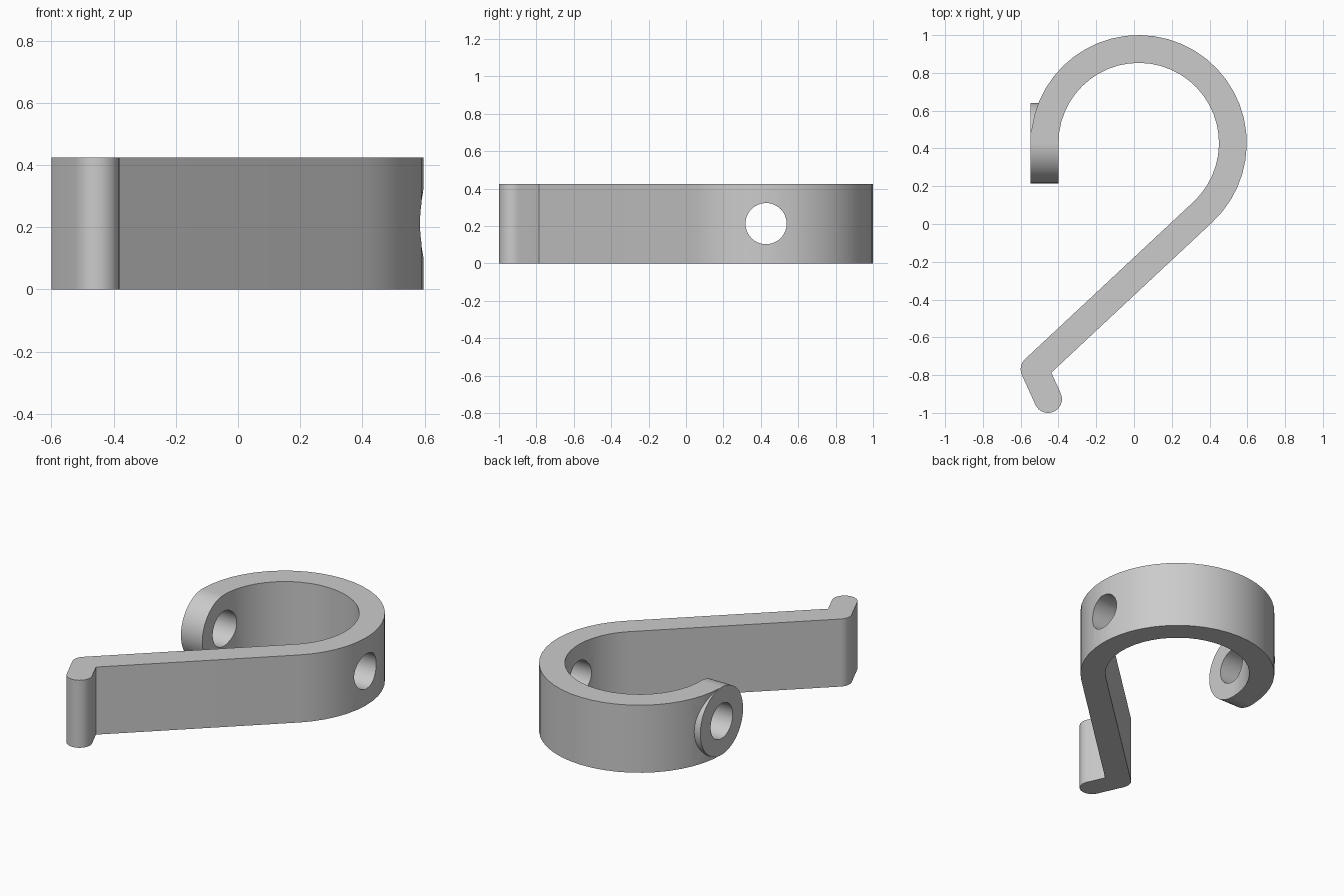
import bpy, bmesh
from math import radians, cos, sin, pi
from mathutils import Vector, Matrix

cube = bpy.data.objects.get("Cube")
if cube:
    bpy.data.objects.remove(cube, do_unlink=True)

HEIGHT = 0.425
RING, OUTER, INNER = Vector((0.025, 0.428)), 0.572, 0.425
HALF = (OUTER - INNER) / 2
HEEL, TOE = Vector((-0.5265, -0.769)), Vector((-0.455, -0.9265))
ARM_ANGLE, FOOT_ANGLE = -47, 24.4      # outward normals of arm and foot

grey = bpy.data.materials.new("light grey")
grey.use_nodes = True
grey.diffuse_color = (0.6, 0.6, 0.6, 1)
grey.node_tree.nodes["Principled BSDF"].inputs["Base Color"].default_value = (0.6, 0.6, 0.6, 1)


def unit(deg):
    return Vector((cos(radians(deg)), sin(radians(deg))))


def arc(centre, radius, start, end, steps):
    return [centre + radius * unit(start + (end - start) * i / steps) for i in range(steps + 1)]


def make_object(name, bm):
    bmesh.ops.recalc_face_normals(bm, faces=bm.faces)
    mesh = bpy.data.meshes.new(name)
    bm.to_mesh(mesh)
    bm.free()
    mesh.materials.append(grey)
    obj = bpy.data.objects.new(name, mesh)
    bpy.context.collection.objects.link(obj)
    return obj


def cylinder_x(name, radius, x0, x1, segments):
    bm = bmesh.new()
    place = Matrix.Translation(((x0 + x1) / 2, RING.y, HEIGHT / 2)) @ Matrix.Rotation(pi / 2, 4, 'Y')
    bmesh.ops.create_cone(bm, cap_ends=True, segments=segments, radius1=radius,
                          radius2=radius, depth=x1 - x0, matrix=place)
    return make_object(name, bm)


# Hook strip: open ring, straight arm, bent foot with rounded ends
n_arm, n_foot = unit(ARM_ANGLE), unit(FOOT_ANGLE)
outline = arc(RING, OUTER, 180, ARM_ANGLE, 30)
outline.append(HEEL + HALF * (n_arm + n_foot) / (1 + n_arm.dot(n_foot)))
outline += arc(TOE, HALF, FOOT_ANGLE, FOOT_ANGLE - 180, 16)
outline += arc(HEEL, HALF, FOOT_ANGLE + 180, ARM_ANGLE + 180, 8)
outline += arc(RING, INNER, ARM_ANGLE, 180, 30)

bm = bmesh.new()
base = bm.faces.new([bm.verts.new((p.x, p.y, 0)) for p in outline])
top = bmesh.ops.extrude_face_region(bm, geom=[base])
bmesh.ops.translate(bm, vec=(0, 0, HEIGHT),
                    verts=[v for v in top["geom"] if isinstance(v, bmesh.types.BMVert)])
hook = make_object("hook", bm)

# Round eye at the open end, and the pin hole through both walls
eye = cylinder_x("eye_disc", HEIGHT / 2, -0.548, -0.399, 64)
bore = cylinder_x("bore_cutter", 0.11, -1, 1, 48)

for operation, tool in (('UNION', eye), ('DIFFERENCE', bore)):
    mod = hook.modifiers.new(operation.title(), 'BOOLEAN')
    mod.operation = operation
    mod.solver = 'EXACT'
    mod.object = tool
bpy.context.view_layer.objects.active = hook
hook.select_set(True)
for mod in list(hook.modifiers):
    bpy.ops.object.modifier_apply(modifier=mod.name)
for tool in (eye, bore):
    bpy.data.objects.remove(tool, do_unlink=True)

bpy.ops.object.shade_smooth_by_angle(angle=radians(25))
